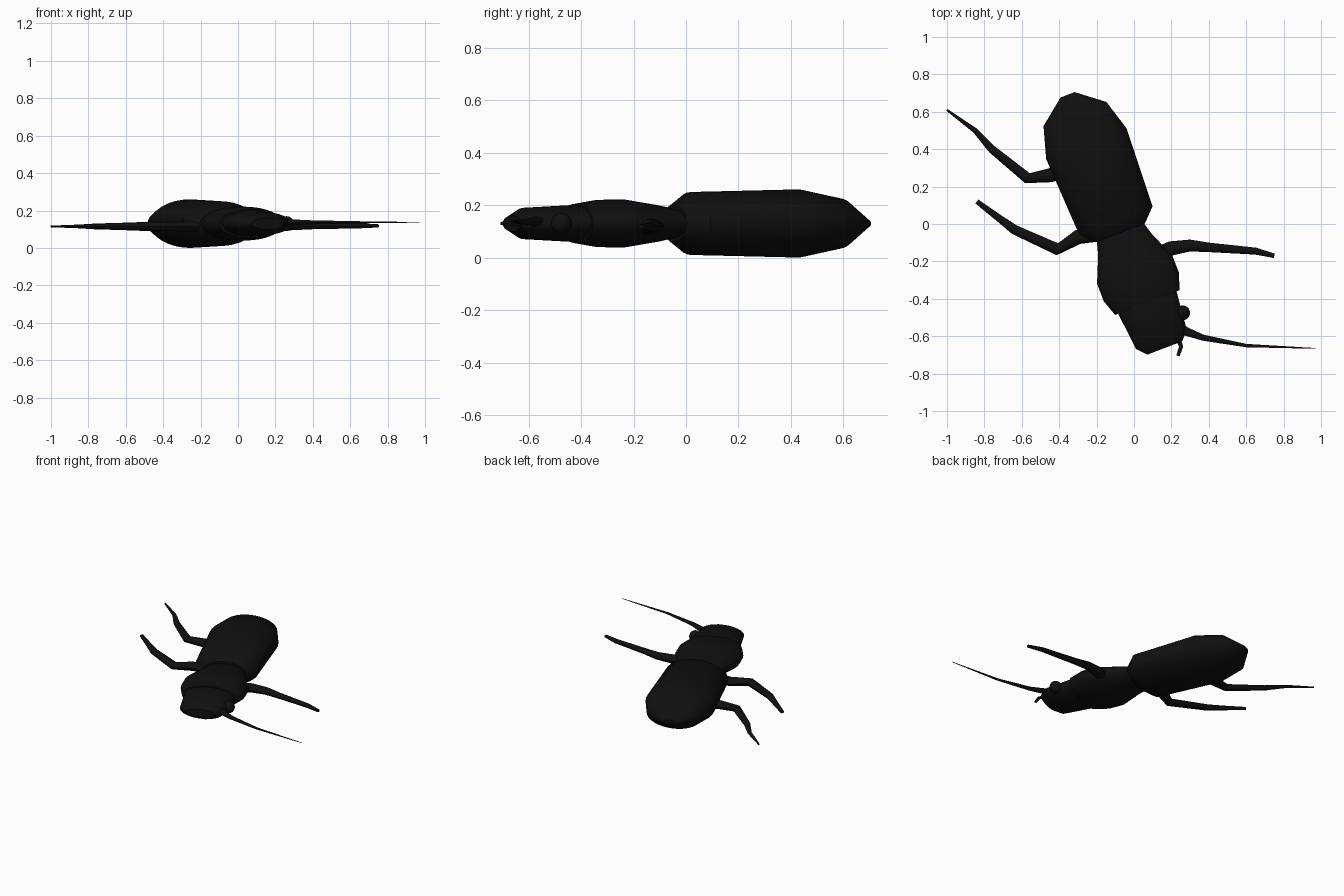
import bpy, bmesh, math
from mathutils import Vector, Matrix

cube = bpy.data.objects.get("Cube")
if cube:
    bpy.data.objects.remove(cube, do_unlink=True)

black = bpy.data.materials.new("beetle black")
black.use_nodes = True
black.diffuse_color = (0.005, 0.005, 0.005, 1)
black.node_tree.nodes["Principled BSDF"].inputs["Base Color"].default_value = black.diffuse_color

# The body lies along one slanted axis at mid height
UP = Vector((0, 0, 1))
TURN = Matrix.Rotation(math.radians(21), 3, 'Z')
BACKWARD = TURN @ Vector((0, 1, 0))
SIDEWAYS = TURN @ Vector((1, 0, 0))
WAIST = Vector((-0.09, 0, 0.13))


def finish(name, bm):
    """Turn a bmesh into a black, smoothly shaded object."""
    bmesh.ops.recalc_face_normals(bm, faces=bm.faces)
    mesh = bpy.data.meshes.new(name)
    bm.to_mesh(mesh)
    bm.free()
    mesh.materials.append(black)
    obj = bpy.data.objects.new(name, mesh)
    bpy.context.collection.objects.link(obj)
    bpy.ops.object.select_all(action='DESELECT')
    obj.select_set(True)
    bpy.context.view_layer.objects.active = obj
    bpy.ops.object.shade_smooth_by_angle(angle=math.radians(40))


def skin(name, sections, sides):
    """Skin elliptical sections given as (centre, half width vector, half height)."""
    bm = bmesh.new()
    rings = []
    for centre, across, height in sections:
        angles = [math.tau * i / sides for i in range(sides)]
        rings.append([bm.verts.new(centre + across * math.cos(a) + UP * height * math.sin(a))
                      for a in angles])
    for ring, following in zip(rings, rings[1:]):
        for i in range(sides):
            bm.faces.new((ring[i - 1], ring[i], following[i], following[i - 1]))
    bm.faces.new(rings[0])
    bm.faces.new(rings[-1])
    finish(name, bm)


def body(name, *profile):
    """Each profile entry: distance behind the waist, half width, half height."""
    skin(name, [(WAIST + BACKWARD * along, SIDEWAYS * width, height)
                for along, width, height in profile], sides=32)


def limb(name, thick, thin, height, *path):
    """Slightly flattened tube along a level path, tapering evenly."""
    points = [Vector((x, y, height)) for x, y in path]
    last = len(points) - 1
    sections = []
    for i, point in enumerate(points):
        along = points[min(i + 1, last)] - points[max(i - 1, 0)]
        radius = thick + (thin - thick) * i / last
        sections.append((point, UP.cross(along).normalized() * radius, radius * 0.75))
    skin(name, sections, sides=10)


# Body segments
body("abdomen",
     (-0.05, 0.14, 0.07), (0.02, 0.21, 0.12), (0.46, 0.23, 0.13),
     (0.63, 0.18, 0.095), (0.74, 0.04, 0.015))
body("thorax",
     (-0.03, 0.13, 0.05), (-0.12, 0.155, 0.07), (-0.26, 0.215, 0.092),
     (-0.36, 0.215, 0.09), (-0.45, 0.185, 0.075))
body("head",
     (-0.4, 0.17, 0.065), (-0.47, 0.165, 0.07), (-0.66, 0.145, 0.06),
     (-0.71, 0.1, 0.03))

# Eye
bm = bmesh.new()
bmesh.ops.create_uvsphere(bm, u_segments=14, v_segments=8, radius=0.04,
                          matrix=Matrix.Translation((0.26, -0.475, 0.13)))
finish("left_eye", bm)

# Legs
limb("right_hind_leg", 0.045, 0.006, 0.115,
     (-0.36, 0.29), (-0.45, 0.26), (-0.57, 0.245), (-0.76, 0.4),
     (-0.85, 0.5), (-1, 0.61))
limb("right_middle_leg", 0.045, 0.013, 0.115,
     (-0.2, -0.05), (-0.3, -0.07), (-0.41, -0.135), (-0.64, -0.03),
     (-0.72, 0.03), (-0.84, 0.12))
limb("left_middle_leg", 0.045, 0.012, 0.118,
     (0.1, -0.18), (0.2, -0.13), (0.3, -0.115), (0.4, -0.125),
     (0.65, -0.145), (0.75, -0.17))

# Feelers
limb("long_feeler", 0.03, 0.002, 0.137,
     (0.2, -0.53), (0.28, -0.575), (0.37, -0.608), (0.6, -0.65), (0.97, -0.665))
limb("short_feeler", 0.014, 0.009, 0.13,
     (0.23, -0.6), (0.252, -0.655), (0.235, -0.705))
